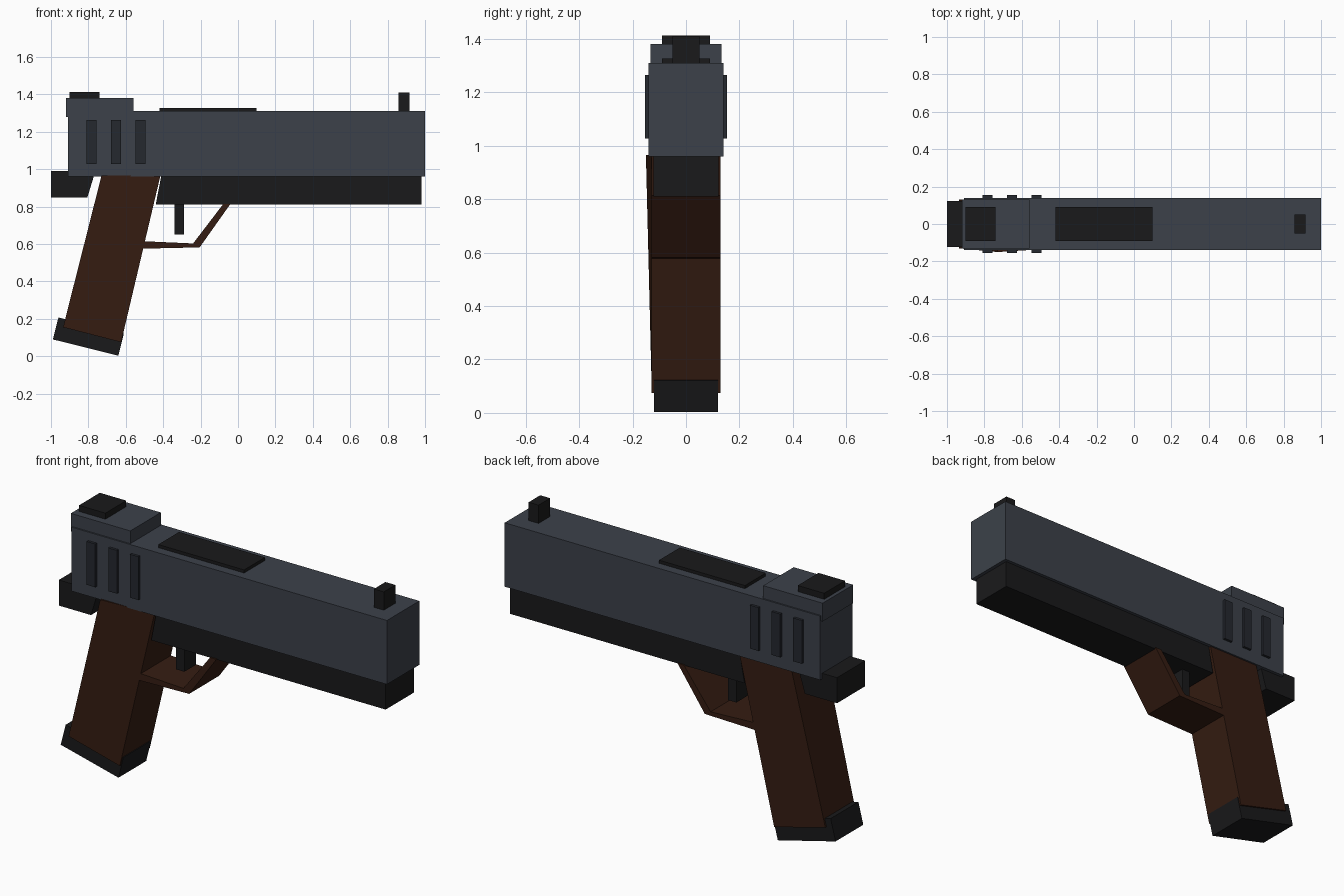
import bpy, bmesh

if "Cube" in bpy.data.objects:
    bpy.data.objects.remove(bpy.data.objects["Cube"])


def material(name, rgb):
    m = bpy.data.materials.new(name)
    m.diffuse_color = (*rgb, 1)
    m.use_nodes = True
    m.node_tree.nodes["Principled BSDF"].inputs["Base Color"].default_value = m.diffuse_color
    return m


STEEL = material("blue_steel", (0.045, 0.053, 0.068))
GROOVE = material("dark_steel", (0.018, 0.021, 0.028))
BLACK = material("black_polymer", (0.010, 0.010, 0.011))
BROWN = material("brown_grip", (0.036, 0.012, 0.006))


def extrude_profile(name, points, y0, y1, mat):
    """Side profile in x/z, extruded from y0 to y1."""
    bm = bmesh.new()
    face = bm.faces.new([bm.verts.new((x, y0, z)) for x, z in points])
    new = bmesh.ops.extrude_face_region(bm, geom=[face])["geom"]
    for v in new:
        if isinstance(v, bmesh.types.BMVert):
            v.co.y = y1
    bmesh.ops.recalc_face_normals(bm, faces=bm.faces)
    mesh = bpy.data.meshes.new(name)
    bm.to_mesh(mesh)
    bm.free()
    obj = bpy.data.objects.new(name, mesh)
    mesh.materials.append(mat)
    bpy.context.collection.objects.link(obj)
    return obj


def box(name, x0, x1, z0, z1, half, mat):
    pts = [(x0, z0), (x1, z0), (x1, z1), (x0, z1)]
    return extrude_profile(name, pts, -half, half, mat)


# Slide and raised rear block
box("slide", -0.91, 1.0, 0.96, 1.31, 0.14, STEEL)
box("rear_block", -0.92, -0.56, 1.28, 1.38, 0.132, STEEL)

# Sights and top port
box("rear_sight", -0.90, -0.74, 1.37, 1.413, 0.09, BLACK)
box("front_sight", 0.858, 0.918, 1.30, 1.41, 0.05, BLACK)
box("top_port", -0.42, 0.10, 1.30, 1.327, 0.09, BLACK)

# Grip ribs on both sides of the slide
for i in range(3):
    x = -0.783 + i * 0.131
    for side, s in (("right", -1), ("left", 1)):
        extrude_profile(f"slide_rib_{side}_{i + 1}",
                        [(x - 0.026, 1.027), (x + 0.026, 1.027),
                         (x + 0.026, 1.264), (x - 0.026, 1.264)],
                        s * 0.13, s * 0.154, GROOVE)

# Lower frame and tail
extrude_profile("lower_frame", [(-0.44, 0.81), (0.98, 0.81), (0.98, 0.965), (-0.41, 0.965)],
                -0.122, 0.122, BLACK)
extrude_profile("frame_tail", [(-1.0, 0.85), (-0.805, 0.85), (-0.77, 0.965),
                               (-0.77, 0.99), (-1.0, 0.99)], -0.122, 0.122, BLACK)

# Handle, slightly flared at its upper rear corner
handle = extrude_profile("handle", [(-0.935, 0.155), (-0.625, 0.075), (-0.415, 0.965),
                                    (-0.73, 0.965)], -0.13, 0.13, BROWN)
for v in handle.data.vertices:
    if v.co.z > 0.9 and v.co.x < -0.6 and v.co.y < 0:
        v.co.y = -0.15

# Base plate of the handle
extrude_profile("base_plate", [(-0.99, 0.09), (-0.64, 0.003), (-0.61, 0.122), (-0.96, 0.207)],
                -0.12, 0.12, BLACK)

# Trigger and its guard
box("trigger", -0.34, -0.29, 0.65, 0.82, 0.05, BLACK)
extrude_profile("trigger_guard", [(-0.52, 0.575), (-0.205, 0.582), (-0.04, 0.815),
                                  (-0.078, 0.815), (-0.24, 0.603), (-0.51, 0.615)],
                -0.13, 0.13, BROWN)
